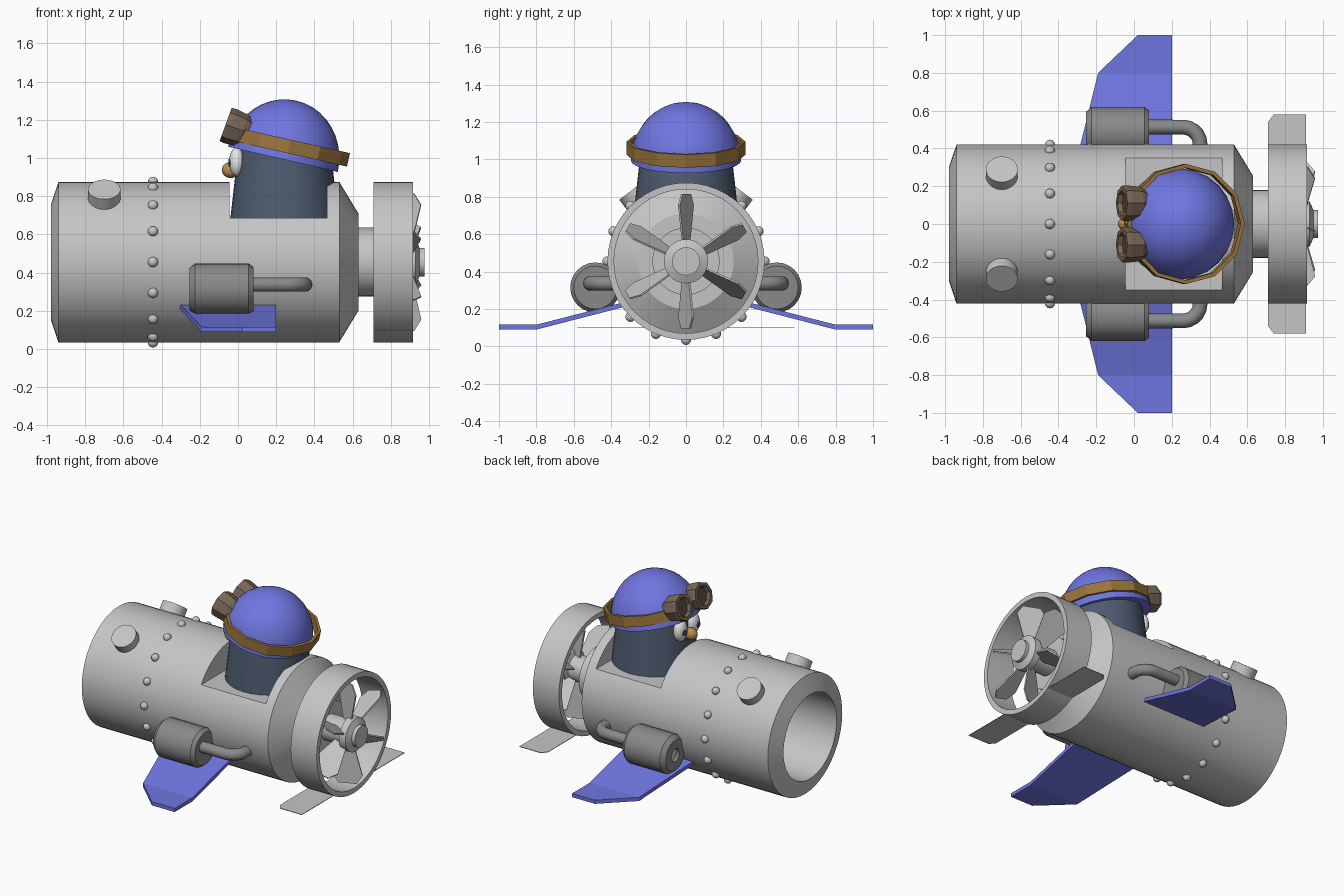
import bpy, bmesh, math
from mathutils import Vector, Matrix

if "Cube" in bpy.data.objects:
    bpy.data.objects.remove(bpy.data.objects["Cube"])

def mat(name, c):
    m = bpy.data.materials.new(name)
    m.diffuse_color = (*c, 1)
    m.use_nodes = True
    m.node_tree.nodes["Principled BSDF"].inputs["Base Color"].default_value = m.diffuse_color
    return m

GREY = mat("light_grey", (.56, .56, .56))
DARK = mat("mid_grey", (.25, .25, .25))
BLUE = mat("blue", (.16, .18, .75))
SLATE = mat("slate", (.075, .105, .16))
STRAP = mat("tan_brown", (.33, .18, .045))
BROWN = mat("dull_brown", (.19, .135, .09))
LENS = mat("dark_brown", (.09, .065, .045))
WHITE = mat("white", (.8, .8, .8))
BEAK = mat("orange_brown", (.5, .26, .07))
BODY_Z = .455


def finish(bm, name, m, smooth=35):
    bmesh.ops.remove_doubles(bm, verts=bm.verts, dist=1e-5)
    bmesh.ops.recalc_face_normals(bm, faces=bm.faces)
    me = bpy.data.meshes.new(name)
    bm.to_mesh(me)
    bm.free()
    ob = bpy.data.objects.new(name, me)
    bpy.context.collection.objects.link(ob)
    me.materials.append(m)
    if smooth:
        shade(ob, smooth)
    return ob


def shade(ob, angle):
    bpy.ops.object.select_all(action='DESELECT')
    ob.select_set(True)
    bpy.context.view_layer.objects.active = ob
    bpy.ops.object.shade_smooth_by_angle(angle=math.radians(angle))


def place(loc, axis):
    q = Vector((1, 0, 0)).rotation_difference(Vector(axis).normalized())
    return Matrix.Translation(loc) @ q.to_matrix().to_4x4()


def lathe(name, m, profile, loc=(0, 0, 0), axis=(1, 0, 0), n=32, closed=False, smooth=35):
    """Spin (along, radius) points round the given axis."""
    bm = bmesh.new()
    M = place(loc, axis)
    rings = []
    for h, r in profile:
        rings.append([bm.verts.new(M @ Vector((h, r * math.cos(2 * math.pi * i / n),
                      r * math.sin(2 * math.pi * i / n)))) for i in range(n)])
    pairs = list(zip(rings, rings[1:])) + ([(rings[-1], rings[0])] if closed else [])
    for a, b in pairs:
        for i in range(n):
            j = (i + 1) % n
            bm.faces.new((a[i], a[j], b[j], b[i]))
    if not closed:
        for k in (0, -1):
            if profile[k][1] > 1e-4:
                bm.faces.new(rings[k])
    return finish(bm, name, m, smooth)


def ball(name, m, loc, size):
    bm = bmesh.new()
    M = Matrix.Translation(loc) @ Matrix.Diagonal((*size, 1))
    bmesh.ops.create_uvsphere(bm, u_segments=16, v_segments=10, radius=1, matrix=M)
    return finish(bm, name, m, 60)


def plate(bm, pts, offset):
    """Flat polygon thickened along an offset vector."""
    off = Vector(offset)
    a = [bm.verts.new(Vector(p) - off / 2) for p in pts]
    b = [bm.verts.new(Vector(p) + off / 2) for p in pts]
    bm.faces.new(a)
    bm.faces.new(b)
    for i in range(len(pts)):
        j = (i + 1) % len(pts)
        bm.faces.new((a[i], a[j], b[j], b[i]))


# Hull with open nose, cone tail and a box cut out for the cockpit
hull = lathe("hull", GREY, [(-.1, .3), (-.98, .3), (-.94, .42), (.53, .42), (.63, .255)],
             (0, 0, BODY_Z), n=48)
bm = bmesh.new()
bmesh.ops.create_cube(bm, size=1, matrix=Matrix.Translation((.21, 0, .985))
                      @ Matrix.Diagonal((.51, 1.2, .6, 1)))
cutter = finish(bm, "cockpit_cutter", GREY, 0)
cutter.hide_render = True
mod = hull.modifiers.new("cockpit", 'BOOLEAN')
mod.object = cutter
mod.operation = 'DIFFERENCE'
mod.solver = 'EXACT'
bpy.ops.object.select_all(action='DESELECT')
bpy.context.view_layer.objects.active = hull
hull.select_set(True)
bpy.ops.object.modifier_move_to_index(modifier="cockpit", index=0)
bpy.ops.object.modifier_apply(modifier="cockpit")
bpy.data.objects.remove(cutter)
shade(hull, 30)

# Rivet ring
bm = bmesh.new()
for i in range(16):
    a = i * math.pi / 8
    bmesh.ops.create_uvsphere(bm, u_segments=12, v_segments=8, radius=.027,
        matrix=Matrix.Translation((-.445, .42 * math.sin(a), BODY_Z + .42 * math.cos(a))))
finish(bm, "rivets", GREY, 60)

# Shaft, duct ring and hub
lathe("tail_shaft", GREY, [(.6, .18), (.72, .18)], (0, 0, BODY_Z))
lathe("duct_ring", GREY, [(.71, .42), (.915, .42), (.915, .385), (.71, .385)],
      (0, 0, BODY_Z), n=48, closed=True)
lathe("propeller_hub", GREY, [(.7, .09), (.87, .09), (.88, .118), (.93, .118), (.95, .075), (.975, .075)],
      (0, 0, BODY_Z))

# Six pitched propeller blades
bm = bmesh.new()
pitch = math.radians(22)
for i in range(6):
    a = math.pi / 2 + i * math.pi / 3
    R = Vector((0, math.cos(a), math.sin(a)))
    T = Vector((0, -math.sin(a), math.cos(a)))
    chord = Vector((math.cos(pitch), 0, 0)) + T * math.sin(pitch)
    nrm = R.cross(chord)
    c = Vector((.865, 0, BODY_Z))
    outline = [(.07, -.04), (.3, -.1), (.36, -.06), (.36, .06), (.3, .1), (.07, .04)]
    plate(bm, [c + R * r + chord * w for r, w in outline], nrm * .01)
finish(bm, "propeller_blades", GREY, 0)

for s, side in ((1, "left"), (-1, "right")):
    # Thin tail fin on the duct
    bm = bmesh.new()
    plate(bm, [(.71, s * .21, .1), (.71, s * .54, .1), (.74, s * .58, .1),
               (.91, s * .58, .1), (.91, s * .21, .1)], (0, 0, .004))
    finish(bm, side + "_tail_fin", GREY, 0)

    # Wing: sloping root panel and flat tip
    bm = bmesh.new()
    rows = []
    for y, z, le in ((.33, .224, -.306), (.8, .103, -.19), (1, .103, .02)):
        rows.append([bm.verts.new((x, s * y, z + dz)) for x, dz in
                     ((le, -.013), (.2, -.013), (.2, .013), (le, .013))])
    for a, b in zip(rows, rows[1:]):
        for i in range(4):
            j = (i + 1) % 4
            bm.faces.new((a[i], a[j], b[j], b[i]))
    bm.faces.new(rows[0])
    bm.faces.new(rows[-1])
    finish(bm, side + "_wing", BLUE, 0)

    # Side pod with recessed nose hole
    lathe(side + "_pod", DARK, [(-.2, .045), (-.255, .045), (-.255, .108), (-.225, .134),
                                (.055, .134), (.08, .115)], (0, s * .485, .315), n=24)
    lathe(side + "_pod_nozzle", GREY, [(-.235, .044), (-.2, .044)], (0, s * .485, .315), n=16)

    # Exhaust pipe bending into the hull
    cu = bpy.data.curves.new(side + "_pipe", 'CURVE')
    cu.dimensions = '3D'
    cu.bevel_depth = .039
    cu.bevel_resolution = 3
    cu.use_fill_caps = True
    sp = cu.splines.new('POLY')
    path = [(.05, .513), (.26, .513)]
    path += [(.26 + .09 * math.sin(t), .423 + .09 * math.cos(t))
             for t in (math.pi / 10 * k for k in range(1, 6))] + [(.35, .36)]
    sp.points.add(len(path) - 1)
    for p, (x, y) in zip(sp.points, path):
        p.co = (x, s * y, .337, 1)
    pipe = bpy.data.objects.new(side + "_pipe", cu)
    bpy.context.collection.objects.link(pipe)
    cu.materials.append(DARK)
    bpy.ops.object.select_all(action='DESELECT')
    pipe.select_set(True)
    bpy.context.view_layer.objects.active = pipe
    bpy.ops.object.convert(target='MESH')
    shade(pipe, 50)

    # Round stub on the nose
    t = math.radians(37.3)
    lathe(side + "_nose_stub", GREY, [(.37, .085), (.478, .085)], (-.7, 0, BODY_Z),
          (0, s * math.sin(t), math.cos(t)), n=24)

    # Goggle with sunken lens
    gl, ga = (-.013, s * .11, 1.157), (-.94, 0, .34)
    lathe(side + "_goggle", BROWN, [(-.08, .07), (-.04, .088), (.03, .095), (.055, .092),
                                    (.055, .068), (.025, .06)], gl, ga, n=8, smooth=0)
    lathe(side + "_lens", LENS, [(.02, .06), (.03, .06)], gl, ga, n=8, smooth=0)

    # Eye and pupil
    ball(side + "_eye", WHITE, (-.005, s * .07, .98), (.042, .055, .077))
    lathe(side + "_pupil", SLATE, [(0, .02), (.006, .02)], (-.042, s * .078, .975),
          (-1, s * .15, 0), n=12)

# Pilot: body, beak, tilted cap and strap
lathe("pilot_body", SLATE, [(.64, .288), (1.08, .238)], (.243, 0, 0), (0, 0, 1), n=32)
ball("beak", BEAK, (-.038, 0, .937), (.047, .04, .042))
dome = [(.315 * math.sin(k * math.pi / 20), .295 * math.cos(k * math.pi / 20)) for k in range(11)]
lathe("cap", BLUE, dome, (.235, 0, .993), (.225, 0, .974), n=24)
lathe("goggle_strap", STRAP, [(-.036, .298), (-.036, .318), (.036, .318), (.036, .298)],
      (.268, 0, 1.06), (.22, 0, .975), n=12, closed=True, smooth=0)
